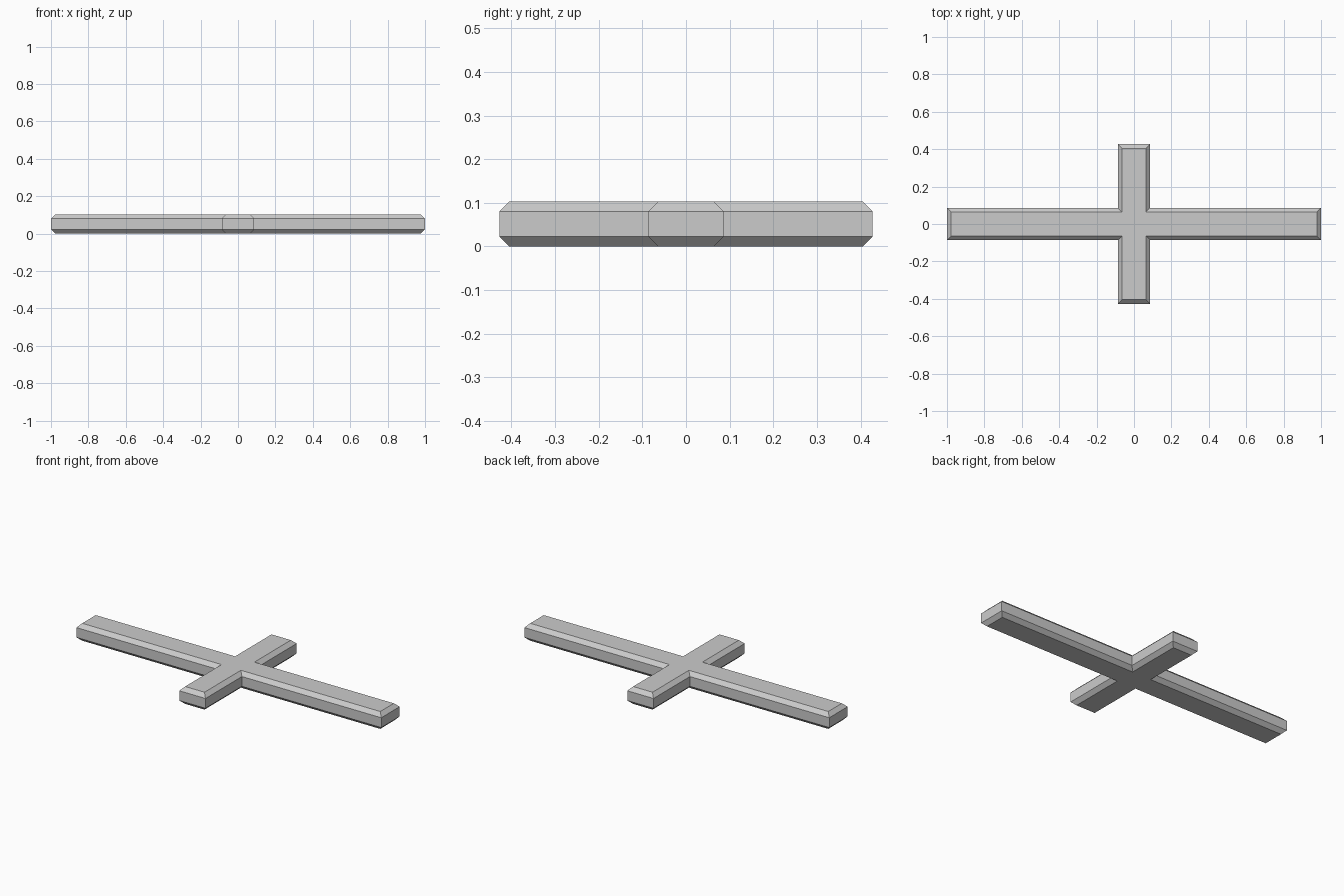
import bpy
import bmesh

if "Cube" in bpy.data.objects:
    bpy.data.objects.remove(bpy.data.objects["Cube"], do_unlink=True)

LONG, SHORT, HALF = 1.0, 0.427, 0.086   # arm reaches and half width
HEIGHT, CHAMFER = 0.103, 0.0225


def cross_outline(inset):
    """Counter-clockwise plus-shaped outline, shrunk by inset."""
    a, b, w = LONG - inset, SHORT - inset, HALF - inset
    quarter = [(a, w), (w, w), (w, b)]
    half = quarter + [(-x, y) for x, y in reversed(quarter)]
    return half + [(-x, -y) for x, y in half]


# Grey material
grey = bpy.data.materials.new("grey")
grey.use_nodes = True
colour = (0.6, 0.6, 0.6, 1)
grey.diffuse_color = colour
grey.node_tree.nodes["Principled BSDF"].inputs["Base Color"].default_value = colour

# Chamfered cross: stacked outlines, bridged and capped
bm = bmesh.new()
levels = [(0, CHAMFER), (CHAMFER, 0), (HEIGHT - CHAMFER, 0), (HEIGHT, CHAMFER)]
rings = [[bm.verts.new((x, y, z)) for x, y in cross_outline(inset)]
         for z, inset in levels]
for low, high in zip(rings, rings[1:]):
    for i in range(len(low)):
        j = (i + 1) % len(low)
        bm.faces.new((low[i], low[j], high[j], high[i]))
bm.faces.new(rings[-1])
bm.faces.new(reversed(rings[0]))
bmesh.ops.recalc_face_normals(bm, faces=bm.faces[:])

mesh = bpy.data.meshes.new("chamfered_cross")
bm.to_mesh(mesh)
bm.free()
mesh.materials.append(grey)
bpy.context.collection.objects.link(bpy.data.objects.new("chamfered_cross", mesh))
